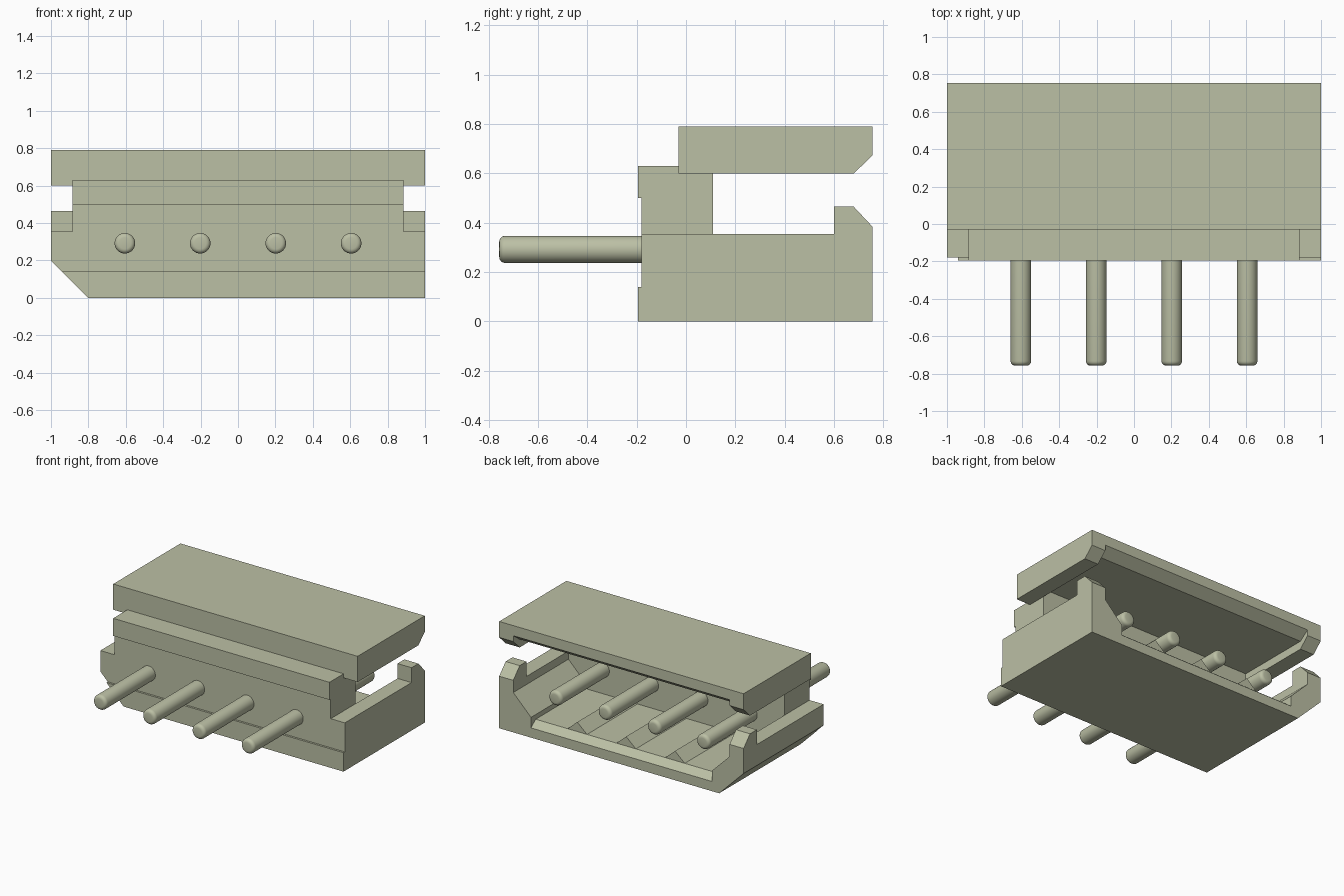
import bpy, bmesh, math
from mathutils import Matrix

if "Cube" in bpy.data.objects:
    bpy.data.objects.remove(bpy.data.objects["Cube"], do_unlink=True)

mat = bpy.data.materials.new("pale_sage")
COLOR = (0.50, 0.525, 0.375, 1)
mat.diffuse_color = COLOR
mat.use_nodes = True
for node in mat.node_tree.nodes:
    if node.type == 'BSDF_PRINCIPLED':
        node.inputs["Base Color"].default_value = COLOR


def finish(name, bm):
    bmesh.ops.recalc_face_normals(bm, faces=bm.faces)
    me = bpy.data.meshes.new(name)
    bm.to_mesh(me)
    bm.free()
    ob = bpy.data.objects.new(name, me)
    bpy.context.collection.objects.link(ob)
    me.materials.append(mat)
    return ob


def loft(name, sections):
    """Join matching (x, z) outlines placed at successive y positions."""
    bm = bmesh.new()
    rings = [[bm.verts.new((x, y, z)) for x, z in pts] for y, pts in sections]
    n = len(rings[0])
    for a, b in zip(rings, rings[1:]):
        for i in range(n):
            j = (i + 1) % n
            bm.faces.new((a[i], a[j], b[j], b[i]))
    bm.faces.new(rings[0])
    bm.faces.new(rings[-1])
    return finish(name, bm)


def prism(name, pts, y0, y1):
    return loft(name, [(y0, pts), (y1, pts)])


def rect(x0, x1, z0, z1):
    return [(x0, z0), (x1, z0), (x1, z1), (x0, z1)]


FRONT, WALL, LID, BACK = -0.18, 0.11, -0.03, 0.755
SIDE = 0.885      # inner face of the side walls
SILL = 0.355      # top of the side walls
CHAMFER = 0.68    # where the rear lead-in starts
FLOOR = 0.115


# Front wall with its one clipped lower corner
prism("front_wall", [(-0.8, 0), (1, 0), (1, SILL), (SIDE, SILL), (SIDE, 0.6),
                     (-SIDE, 0.6), (-SIDE, SILL), (-1, SILL), (-1, 0.2)], FRONT, WALL)

# Raised bands on the front wall
prism("lower_front_band", [(-0.8, 0), (1, 0), (1, 0.14), (-0.94, 0.14)], -0.195, FRONT)
prism("upper_front_band", rect(-SIDE, SIDE, 0.5, 0.63), -0.195, LID)


# Open tray, its floor dipping towards the rear edge
def tray_outline(floor):
    return [(-0.8, 0), (1, 0), (1, SILL), (SIDE, SILL), (SIDE, 0.295), (0.74, 0.15),
            (0.74, floor), (-0.74, floor), (-0.74, 0.15), (-SIDE, 0.295),
            (-SIDE, SILL), (-1, SILL), (-1, 0.2)]


loft("tray", [(WALL, tray_outline(FLOOR)), (0.70, tray_outline(FLOOR)),
              (BACK, tray_outline(0.072))])

# Floor ridges between the pins
for i, x in enumerate((-0.4, 0, 0.4)):
    prism(f"floor_ridge_{i + 1}", [(x - 0.08, FLOOR), (x + 0.08, FLOOR), (x, 0.185)],
          WALL, 0.70)

# Rear posts with a sloped back corner
for name, x0, x1 in (("left_post", SIDE, 1), ("right_post", -1, -SIDE)):
    loft(name, [(0.6, rect(x0, x1, SILL, 0.465)), (CHAMFER, rect(x0, x1, SILL, 0.465)),
                (BACK, rect(x0, x1, SILL, 0.385))])


# Lid: solid over the front wall, hollowed and chamfered behind it
def lid_outline(edge, ceiling):
    return [(-1, edge), (-1, 0.79), (1, 0.79), (1, edge), (SIDE, edge),
            (SIDE, ceiling), (-SIDE, ceiling), (-SIDE, edge)]


prism("lid_front", rect(-1, 1, 0.6, 0.79), LID, WALL)
loft("lid", [(WALL, lid_outline(0.6, 0.66)), (CHAMFER, lid_outline(0.6, 0.66)),
             (BACK, lid_outline(0.672, 0.715))])

# Contact pins with rounded ends
for i, x in enumerate((-0.605, -0.202, 0.202, 0.605)):
    y0, y1 = -0.757, 0.67
    bm = bmesh.new()
    bmesh.ops.create_cone(bm, cap_ends=True, segments=32, radius1=0.055, radius2=0.055,
                          depth=y1 - y0,
                          matrix=Matrix.Translation((x, (y0 + y1) / 2, 0.292))
                          @ Matrix.Rotation(math.pi / 2, 4, 'X'))
    rims = [e for e in bm.edges if any(len(f.verts) > 4 for f in e.link_faces)]
    bmesh.ops.bevel(bm, geom=rims, offset=0.024, segments=4, profile=0.5, affect='EDGES')
    pin = finish(f"pin_{i + 1}", bm)
    bpy.ops.object.select_all(action='DESELECT')
    pin.select_set(True)
    bpy.context.view_layer.objects.active = pin
    bpy.ops.object.shade_smooth_by_angle(angle=math.radians(35))
